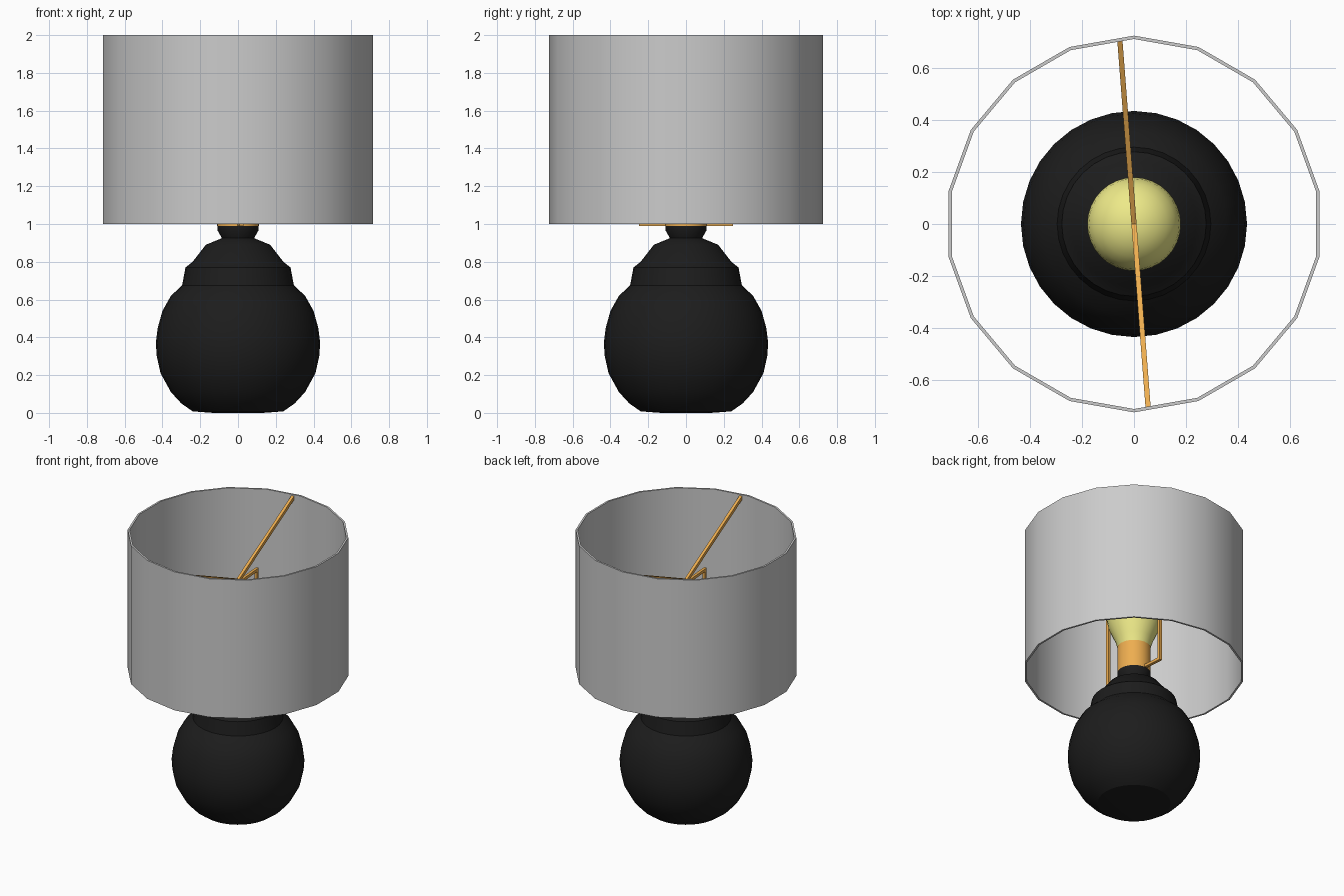
import bpy, bmesh, math
from mathutils import Vector

if "Cube" in bpy.data.objects:
    bpy.data.objects.remove(bpy.data.objects["Cube"])


def material(name, rgb):
    m = bpy.data.materials.new(name)
    m.diffuse_color = (*rgb, 1)
    m.use_nodes = True
    m.node_tree.nodes["Principled BSDF"].inputs["Base Color"].default_value = m.diffuse_color
    return m


BLACK = material("black_ceramic", (0.012, 0.012, 0.012))
BRASS = material("brass", (0.85, 0.42, 0.08))
GLOW = material("bulb_glass", (0.85, 0.82, 0.25))


def finish(name, bm, mat=None, angle=None):
    bmesh.ops.remove_doubles(bm, verts=bm.verts, dist=1e-5)
    bmesh.ops.recalc_face_normals(bm, faces=bm.faces)
    me = bpy.data.meshes.new(name)
    bm.to_mesh(me)
    bm.free()
    ob = bpy.data.objects.new(name, me)
    bpy.context.collection.objects.link(ob)
    if mat:
        me.materials.append(mat)
    if angle:
        bpy.ops.object.select_all(action='DESELECT')
        ob.select_set(True)
        bpy.context.view_layer.objects.active = ob
        bpy.ops.object.shade_smooth_by_angle(angle=math.radians(angle))
    return ob


def lathe(name, profile, steps, mat=None, angle=35, closed=False):
    # Spin an (r, z) profile around z, starting on the +y axis
    bm = bmesh.new()
    vs = [bm.verts.new((0, r, z)) for r, z in profile]
    pairs = list(zip(vs, vs[1:])) + ([(vs[-1], vs[0])] if closed else [])
    edges = [bm.edges.new(p) for p in pairs]
    bmesh.ops.spin(bm, geom=vs + edges, cent=(0, 0, 0), axis=(0, 0, 1),
                   angle=math.tau, steps=steps)
    return finish(name, bm, mat, angle)


def rods(name, points, closed, w, h, mat):
    # Square-section wire with mitred corners, drawn in the (y, z) plane
    bm = bmesh.new()
    n = len(points)
    pts = [Vector(p) for p in points]
    rings = []
    for i, p in enumerate(pts):
        a = pts[i - 1] if closed or i > 0 else None
        b = pts[(i + 1) % n] if closed or i < n - 1 else None
        d1 = (p - a).normalized() if a else (b - p).normalized()
        d2 = (b - p).normalized() if b else d1
        n1, n2 = Vector((-d1.y, d1.x)), Vector((-d2.y, d2.x))
        m = (n1 + n2).normalized()
        m = m * (h / 2 / m.dot(n1))
        rings.append([bm.verts.new((x, p.x + s * m.x, p.y + s * m.y))
                      for x, s in ((-w/2, -1), (w/2, -1), (w/2, 1), (-w/2, 1))])
    for i in range(n if closed else n - 1):
        r, q = rings[i], rings[(i + 1) % n]
        for k in range(4):
            bm.faces.new((r[k], r[(k+1) % 4], q[(k+1) % 4], q[k]))
    if not closed:
        bm.faces.new(rings[0])
        bm.faces.new(rings[-1])
    ob = finish(name, bm, mat)
    ob.rotation_euler.z = math.radians(4.4)
    return ob


# Rounded vase body with a shoulder step and flared neck
lathe("lamp_base", [(0, 0), (0.13, 0), (0.24, 0.008), (0.30, 0.05), (0.355, 0.11),
                    (0.41, 0.21), (0.43, 0.30), (0.435, 0.37), (0.425, 0.45),
                    (0.40, 0.54), (0.355, 0.62), (0.296, 0.675), (0.278, 0.77),
                    (0.24, 0.80), (0.17, 0.89), (0.085, 0.925), (0.108, 0.965),
                    (0.11, 0.992), (0, 0.992)], 32, BLACK, 30)

# Bulb socket
lathe("socket", [(0, 0.99), (0.11, 0.99), (0.11, 1.18), (0, 1.18)], 32, BRASS)

# Bulb: tapered neck and domed top
dome = [(0.18 * math.cos(t), 1.40 + 0.17 * math.sin(t))
        for t in (math.radians(a) for a in range(0, 90, 15))]
lathe("bulb", [(0, 1.175), (0.105, 1.175), (0.125, 1.24), (0.165, 1.33)]
      + dome + [(0, 1.57)], 32, GLOW)

# Drum shade: open thin-walled tube
lathe("shade", [(0.725, 1), (0.725, 2), (0.712, 2), (0.712, 1)], 18, None, 30, True)

# Harp frame around the bulb
rods("harp", [(-0.24, 1.0), (0.24, 1.0), (0.24, 1.645), (-0.24, 1.645)],
     True, 0.02, 0.02, BRASS)

# Sloping spokes from the harp up to the shade rim
rods("shade_spokes", [(-0.712, 1.98), (0, 1.66), (0.712, 1.98)],
     False, 0.02, 0.025, BRASS)
